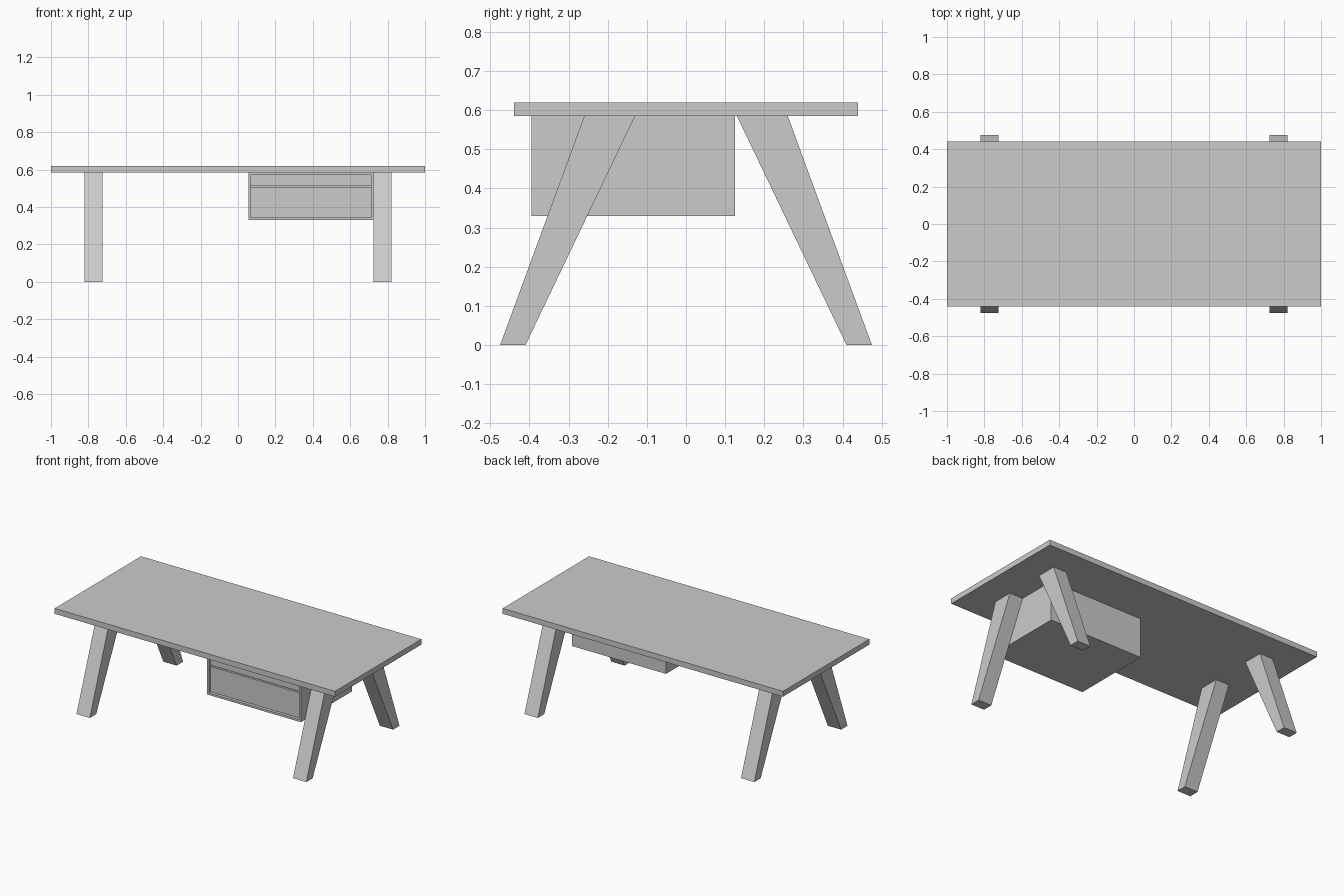
import bpy
import bmesh

cube = bpy.data.objects.get("Cube")
if cube:
    bpy.data.objects.remove(cube, do_unlink=True)

# Single painted finish
grey = bpy.data.materials.new("plain_grey")
grey.use_nodes = True
colour = (0.6, 0.6, 0.6, 1)
grey.diffuse_color = colour
grey.node_tree.nodes["Principled BSDF"].inputs["Base Color"].default_value = colour


def finish(name, bm):
    bmesh.ops.recalc_face_normals(bm, faces=bm.faces)
    mesh = bpy.data.meshes.new(name)
    bm.to_mesh(mesh)
    bm.free()
    mesh.materials.append(grey)
    obj = bpy.data.objects.new(name, mesh)
    bpy.context.collection.objects.link(obj)
    return obj


def prism(name, profile, x0, x1):
    """Extrude a y-z profile along x."""
    bm = bmesh.new()
    face = bm.faces.new([bm.verts.new((x0, y, z)) for y, z in profile])
    ext = bmesh.ops.extrude_face_region(bm, geom=[face])
    verts = [v for v in ext["geom"] if isinstance(v, bmesh.types.BMVert)]
    bmesh.ops.translate(bm, verts=verts, vec=(x1 - x0, 0, 0))
    return finish(name, bm)


def box(name, x0, x1, y0, y1, z0, z1):
    return prism(name, [(y0, z0), (y1, z0), (y1, z1), (y0, z1)], x0, x1)


TOP = 0.585  # underside of the table top

box("table_top", -1, 1, -0.44, 0.44, TOP, 0.62)

# Splayed legs, wider at the top than at the foot
leg = [(0.41, 0), (0.475, 0), (0.26, TOP), (0.13, TOP)]
for side, x0, x1 in (("left", 0.725, 0.82), ("right", -0.82, -0.725)):
    for end, sign in (("front", -1), ("back", 1)):
        prism(f"{end}_{side}_leg", [(sign * y, z) for y, z in leg], x0, x1)

# Drawer cabinet: open-fronted case from five panels
X0, X1, Y0, Y1, Z0 = 0.055, 0.725, -0.395, 0.125, 0.33
T = 0.013
box("cabinet_bottom", X0, X1, Y0, Y1, Z0, Z0 + T)
box("cabinet_ceiling", X0, X1, Y0, Y1, TOP - T, TOP)
box("cabinet_right_side", X0, X0 + T, Y0, Y1, Z0 + T, TOP - T)
box("cabinet_left_side", X1 - T, X1, Y0, Y1, Z0 + T, TOP - T)
box("cabinet_back", X0 + T, X1 - T, Y1 - T, Y1, Z0 + T, TOP - T)

# Two recessed drawers with a narrow gap between them
for name, z0, z1 in (("lower_drawer", Z0 + T, 0.506), ("upper_drawer", 0.514, TOP - T)):
    box(name, X0 + T, X1 - T, Y0 + 0.02, Y1 - T, z0, z1)
